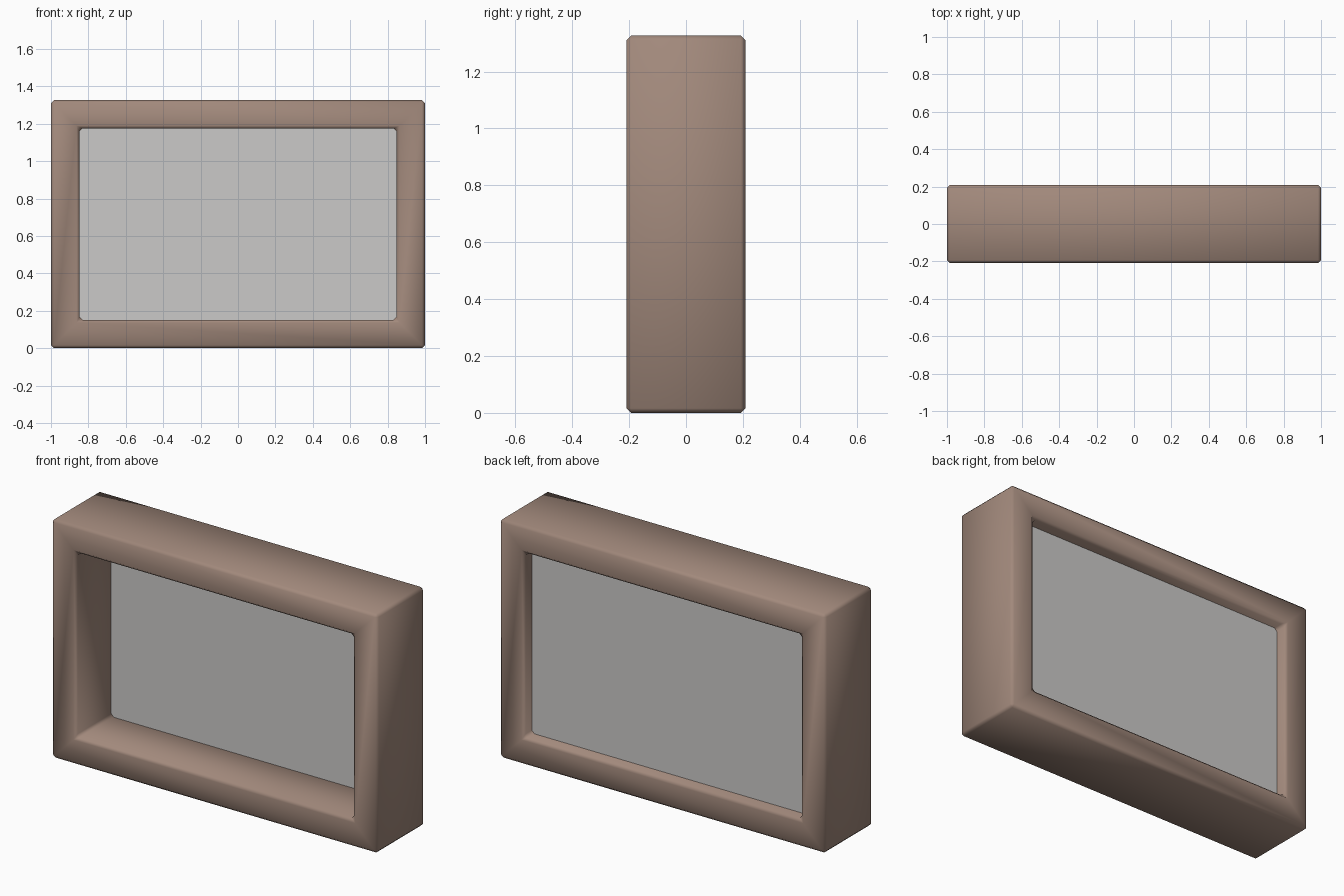
import bpy, bmesh, math

if "Cube" in bpy.data.objects:
    bpy.data.objects.remove(bpy.data.objects["Cube"])

W, H, D = 1.0, 1.326, 0.209      # half width, height, half depth
B = 0.152                        # frame border


def material(name, rgb):
    m = bpy.data.materials.new(name)
    m.diffuse_color = (*rgb, 1)
    m.use_nodes = True
    m.node_tree.nodes["Principled BSDF"].inputs["Base Color"].default_value = m.diffuse_color
    return m


def finish(bm, name, mat):
    bmesh.ops.recalc_face_normals(bm, faces=bm.faces)
    me = bpy.data.meshes.new(name)
    bm.to_mesh(me)
    bm.free()
    me.materials.append(mat)
    ob = bpy.data.objects.new(name, me)
    bpy.context.collection.objects.link(ob)
    return ob


brown = material("dusty brown", (0.36, 0.25, 0.20))
grey = material("light grey", (0.60, 0.59, 0.58))

# Frame: rectangular ring with small chamfers on every sharp edge
bm = bmesh.new()
rings = []
for inset, y in ((0, -D), (0, D), (B, D), (B, -D)):
    rings.append([bm.verts.new((sx * (W - inset), y, z))
                  for sx, z in ((-1, inset), (1, inset), (1, H - inset), (-1, H - inset))])
for i in range(4):
    a, b = rings[i], rings[(i + 1) % 4]
    for j in range(4):
        k = (j + 1) % 4
        bm.faces.new((a[j], a[k], b[k], b[j]))
frame = finish(bm, "frame", brown)
bev = frame.modifiers.new("chamfer", 'BEVEL')
bev.width = 0.016
bev.segments = 1
bev.limit_method = 'ANGLE'
bev.angle_limit = math.radians(40)
for p in frame.data.polygons:
    p.use_smooth = True

# Pane: thin panel set towards the back of the opening
bm = bmesh.new()
bmesh.ops.create_cube(bm, size=1)
for v in bm.verts:
    v.co = (v.co.x * 2 * (W - B + 0.01), 0.12 + v.co.y * 0.04,
            H / 2 + v.co.z * (H - 2 * B + 0.02))
finish(bm, "pane", grey)
